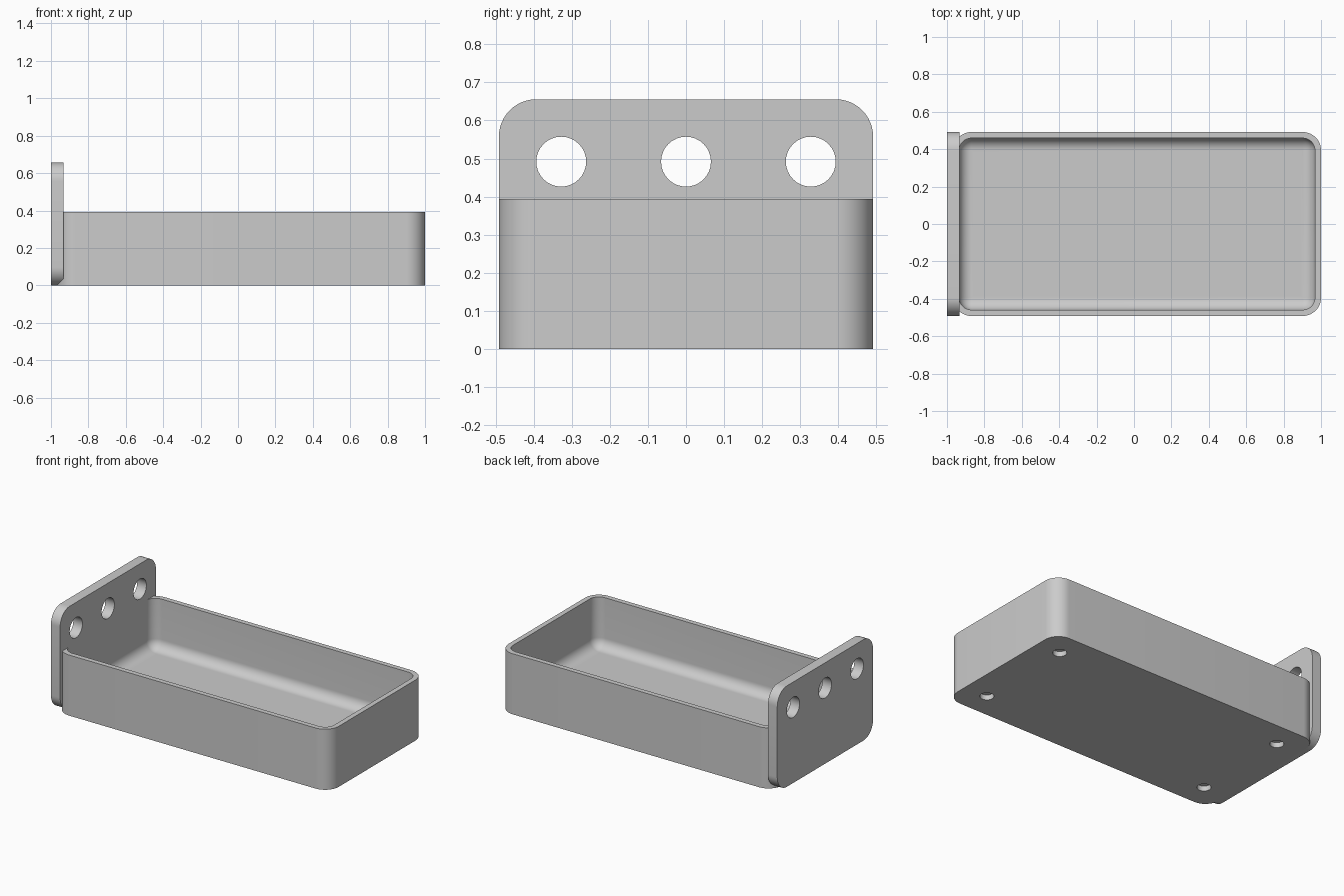
import bpy, bmesh
from math import sin, cos, pi
from mathutils import Matrix, Vector

if "Cube" in bpy.data.objects:
    bpy.data.objects.remove(bpy.data.objects["Cube"], do_unlink=True)

U = 2 / 61          # one design unit in scene units
SEG = 12            # segments per rounded corner

grey = bpy.data.materials.new("plain_grey")
grey.use_nodes = True
grey.diffuse_color = (0.6, 0.6, 0.6, 1)
grey.node_tree.nodes["Principled BSDF"].inputs["Base Color"].default_value = (0.6, 0.6, 0.6, 1)


def rounded_rect(hx, hy, r):
    """Counter-clockwise outline of a rectangle with round corners."""
    pts = []
    for k, (sx, sy) in enumerate(((1, 1), (-1, 1), (-1, -1), (1, -1))):
        for i in range(SEG + 1):
            a = (k + i / SEG) * pi / 2
            pts.append((sx * (hx - r) + r * cos(a), sy * (hy - r) + r * sin(a)))
    return pts


def loft(name, rings, matrix):
    """Skin a stack of (outline, height) rings and cap both ends."""
    bm = bmesh.new()
    loops = [[bm.verts.new((x, y, z)) for x, y in pts] for pts, z in rings]
    for a, b in zip(loops, loops[1:]):
        for i in range(len(a)):
            j = (i + 1) % len(a)
            bm.faces.new((a[i], a[j], b[j], b[i]))
    bm.faces.new(loops[0][::-1])
    bm.faces.new(loops[-1])
    bmesh.ops.remove_doubles(bm, verts=bm.verts, dist=1e-4)
    bmesh.ops.recalc_face_normals(bm, faces=bm.faces)
    bm.transform(matrix)
    mesh = bpy.data.meshes.new(name)
    bm.to_mesh(mesh)
    bm.free()
    obj = bpy.data.objects.new(name, mesh)
    bpy.context.collection.objects.link(obj)
    mesh.materials.append(grey)
    return obj


def drill(obj, centres, radius, depth, axis):
    """Cut round holes through or into an object, then shade it."""
    bpy.ops.object.select_all(action='DESELECT')
    bm = bmesh.new()
    turn = Vector((0, 0, 1)).rotation_difference(Vector(axis)).to_matrix().to_4x4()
    for c in centres:
        bmesh.ops.create_cone(bm, cap_ends=True, segments=32, radius1=radius * U,
                              radius2=radius * U, depth=depth * U,
                              matrix=Matrix.Translation(Vector(c) * U) @ turn)
    mesh = bpy.data.meshes.new("hole_cutter")
    bm.to_mesh(mesh)
    bm.free()
    mesh.materials.append(grey)
    cutter = bpy.data.objects.new("hole_cutter", mesh)
    cutter.hide_render = True
    bpy.context.collection.objects.link(cutter)
    mod = obj.modifiers.new("holes", 'BOOLEAN')
    mod.operation, mod.solver, mod.object = 'DIFFERENCE', 'EXACT', cutter
    bpy.context.view_layer.objects.active = obj
    obj.select_set(True)
    bpy.ops.object.modifier_apply(modifier=mod.name)
    bpy.data.objects.remove(cutter, do_unlink=True)
    bpy.ops.object.shade_smooth_by_angle(angle=pi / 6)


# Tray: outer wall, rim, inner wall, rounded bottom edge and floor
HX, HY, TOP, FLOOR, FILLET = 30, 15, 12, 2, 2
outer = rounded_rect(HX, HY, 3)
rings = [(outer, 0), (outer, TOP), (rounded_rect(HX - 1, HY - 1, FILLET), TOP)]
for i in range(SEG + 1):
    a = i / SEG * pi / 2
    inset = FILLET * (1 - cos(a))
    rings.append((rounded_rect(HX - 1 - inset, HY - 1 - inset, FILLET - inset),
                  FLOOR + FILLET * (1 - sin(a))))
rings.append((rounded_rect(HX - 3.3, HY - 3.3, 0), FLOOR))
tray = loft("tray", rings, Matrix.Translation((0.5 * U, 0, 0)) @ Matrix.Scale(U, 4))

# Four shallow round recesses under the tray
drill(tray, [(0.5 + sx * 25, sy * 10, 0) for sx in (-1, 1) for sy in (-1, 1)],
      1.25, 2, (0, 0, 1))

# Upright mounting plate with rounded corners, facing along x
plate_outline = rounded_rect(HY, 10, 3)
to_side = Matrix(((0, 0, 1, -30.5), (1, 0, 0, 0), (0, 1, 0, 10), (0, 0, 0, 1)))
plate = loft("mounting_plate", [(plate_outline, 0), (plate_outline, 2.01)],
             Matrix.Scale(U, 4) @ to_side)

# Row of three mounting holes
drill(plate, [(-29.5, y, 15) for y in (-10, 0, 10)], 2, 6, (1, 0, 0))
